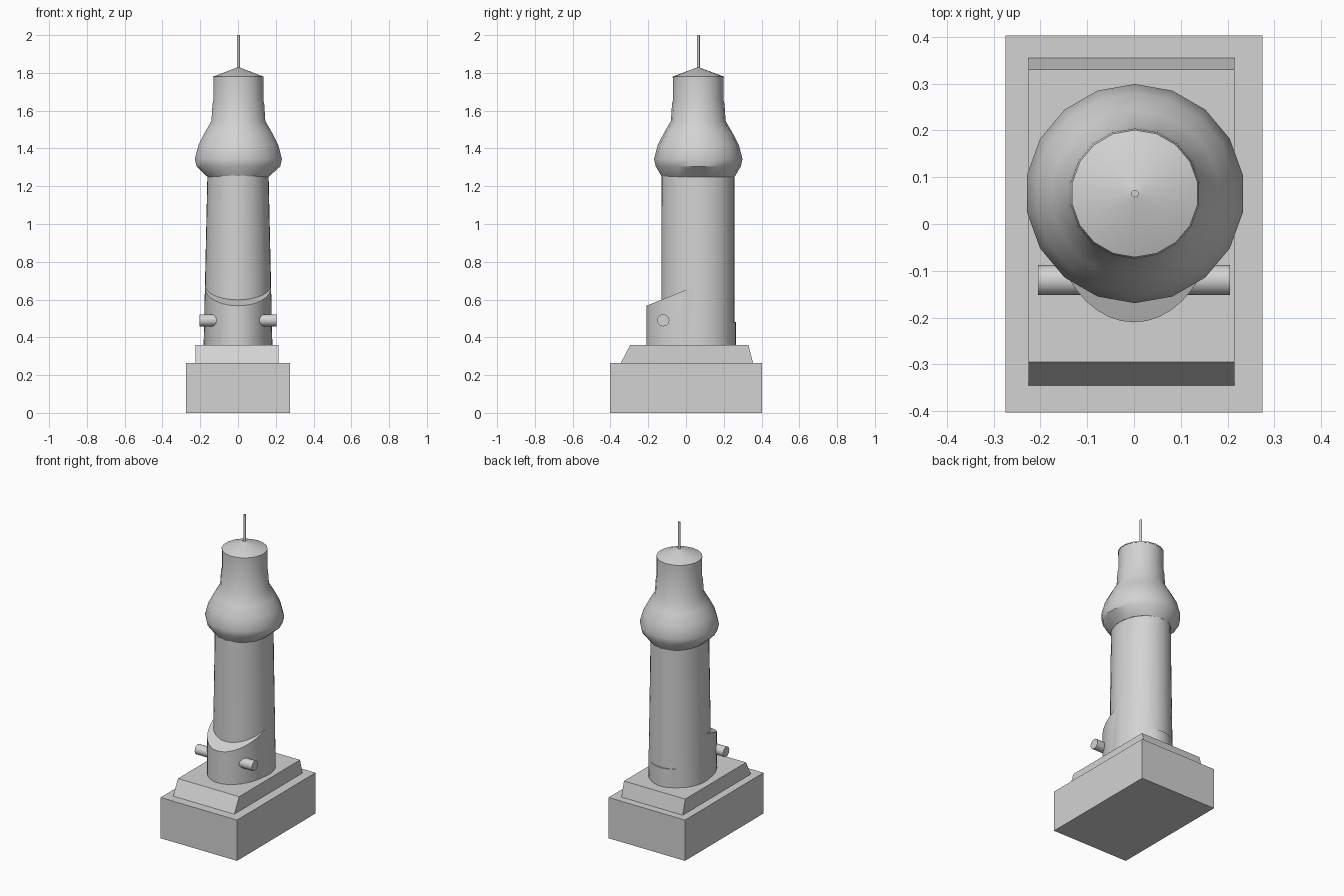
import bpy
import bmesh
import math

cube = bpy.data.objects.get("Cube")
if cube:
    bpy.data.objects.remove(cube, do_unlink=True)

GREY = (0.65, 0.65, 0.65, 1)
stone = bpy.data.materials.new("stone grey")
stone.use_nodes = True
stone.diffuse_color = GREY
stone.node_tree.nodes["Principled BSDF"].inputs["Base Color"].default_value = GREY

TOWER_Y = 0.065


def ellipse(rx, ry, z, sides, cy=TOWER_Y, cx=0.0):
    """Ring of points; z may be a height or a function of y."""
    ring = []
    for i in range(sides):
        a = math.pi / 2 + 2 * math.pi * i / sides
        y = cy + ry * math.sin(a)
        ring.append((cx + rx * math.cos(a), y, z(y) if callable(z) else z))
    return ring


def rectangle(x0, x1, y0, y1, z):
    return [(x0, y0, z), (x1, y0, z), (x1, y1, z), (x0, y1, z)]


def loft(name, rings, smooth=True):
    """Skin a stack of rings and cap both ends."""
    bm = bmesh.new()
    loops = [[bm.verts.new(p) for p in ring] for ring in rings]
    for low, high in zip(loops, loops[1:]):
        n = len(low)
        for i in range(n):
            j = (i + 1) % n
            bm.faces.new((low[i], low[j], high[j], high[i]))
    bm.faces.new(loops[0][::-1])
    bm.faces.new(loops[-1])
    bmesh.ops.triangulate(bm, faces=[f for f in bm.faces if len(f.verts) > 4])
    bmesh.ops.recalc_face_normals(bm, faces=bm.faces)
    mesh = bpy.data.meshes.new(name)
    bm.to_mesh(mesh)
    bm.free()
    mesh.materials.append(stone)
    obj = bpy.data.objects.new(name, mesh)
    bpy.context.collection.objects.link(obj)
    if smooth:
        bpy.ops.object.select_all(action="DESELECT")
        obj.select_set(True)
        bpy.context.view_layer.objects.active = obj
        bpy.ops.object.shade_smooth_by_angle(angle=math.radians(32))
    return obj


# Base block and sloped plinth
loft("base_block", [rectangle(-0.275, 0.275, -0.403, 0.403, z) for z in (0, 0.265)], False)
loft("plinth", [rectangle(-0.225, 0.215, -0.345, 0.355, 0.265),
                rectangle(-0.225, 0.215, -0.295, 0.33, 0.36)], False)

# Tapered oval column
loft("column", [ellipse(0.182, 0.194, 0.36, 36, 0.063),
                ellipse(0.162, 0.193, 1.26, 36, 0.063)])


# Lower body with a sloping top at the front and a low step at the back
def skirt_top(y):
    if y > 0.05:
        return max(0.48, 0.65 - (y - 0.05))
    return 0.567 + 0.4 * (y + 0.21)


loft("lower_body", [ellipse(0.175, 0.2375, 0.36, 40, 0.0275),
                    ellipse(0.175, 0.2375, skirt_top, 40, 0.0275)])

# Side pegs
for side, sign in (("left", 1), ("right", -1)):
    rings = []
    for x in (0.08, 0.205):
        rings.append([(sign * x, -0.12 + px, 0.49 + py)
                      for px, py, _ in ellipse(0.032, 0.032, 0, 20, 0)])
    loft(side + "_peg", rings)

# Bulbous head with neck, starting oval to meet the column
profile = [(0.225, 1.305), (0.234, 1.345), (0.214, 1.42), (0.18, 1.485),
           (0.145, 1.545), (0.139, 1.635), (0.134, 1.655), (0.134, 1.775)]
head = [ellipse(0.165, 0.193, 1.25, 18)]
head += [ellipse(r, r, z, 18, cx=0.002) for r, z in profile]
loft("head", head)

# Conical cap and spire
loft("cap", [ellipse(r, r, z, 18, cx=0.002) for r, z in ((0.136, 1.775), (0.136, 1.78), (0.008, 1.828))])
loft("spire", [ellipse(0.008, 0.008, z, 12, cx=0.002) for z in (1.82, 2.0)])
